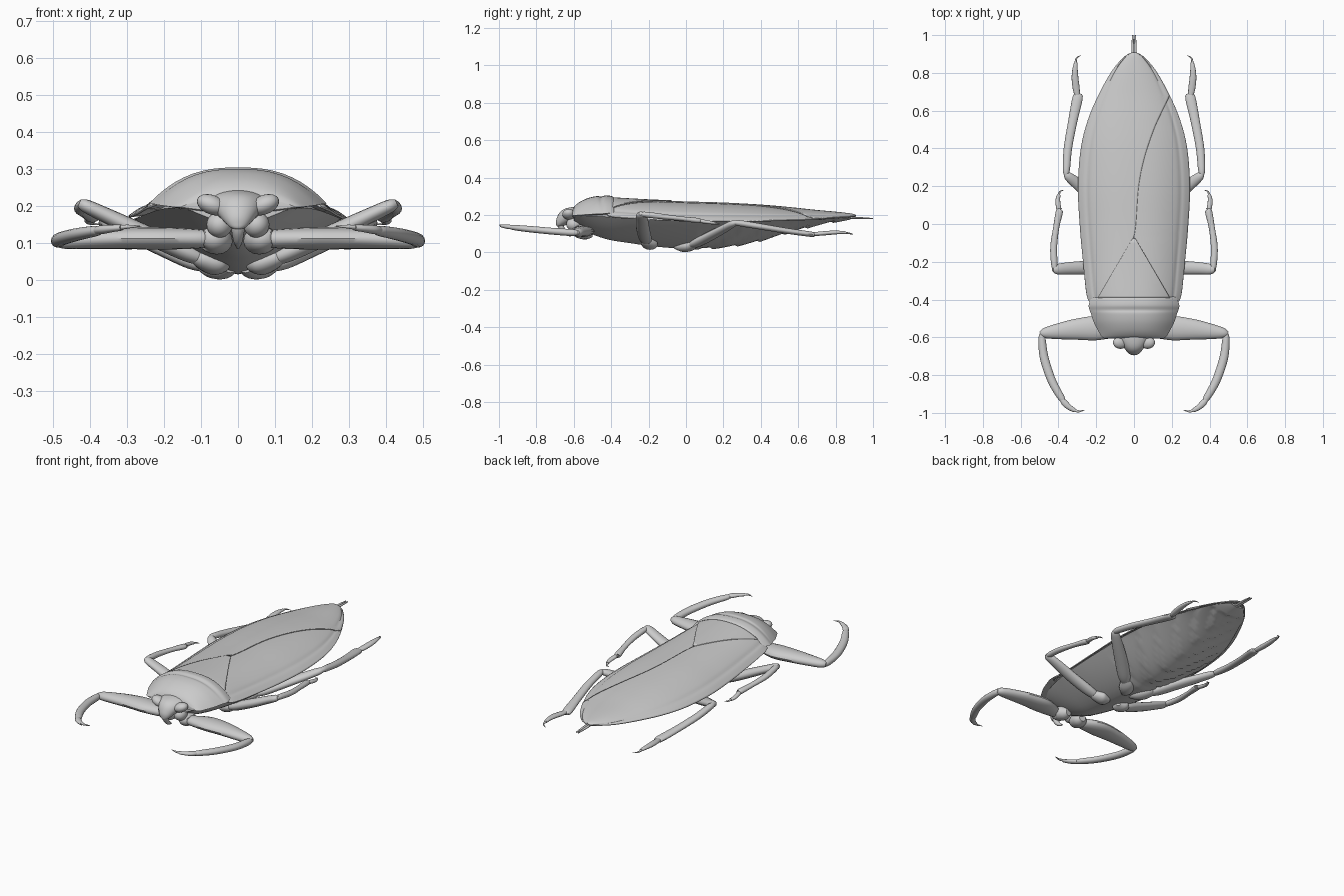
import bpy, bmesh, math
from mathutils import Vector


def smooth(rows, n):
    """Catmull-Rom through rows of any dimension."""
    out = []
    for i in range(len(rows) - 1):
        p = [rows[max(0, min(len(rows) - 1, i + k))] for k in (-1, 0, 1, 2)]
        for j in range(n):
            t = j / n
            out.append([0.5 * (2 * b + (c - a) * t + (2 * a - 5 * b + 4 * c - d) * t * t
                               + (3 * b - a - 3 * c + d) * t ** 3) for a, b, c, d in zip(*p)])
    return out + [list(rows[-1])]


def finish(name, bm, mirror=False, solid=0):
    bmesh.ops.recalc_face_normals(bm, faces=bm.faces)
    me = bpy.data.meshes.new(name)
    bm.to_mesh(me)
    bm.free()
    ob = bpy.data.objects.new(name, me)
    bpy.context.collection.objects.link(ob)
    if solid:
        m = ob.modifiers.new("thickness", 'SOLIDIFY')
        m.thickness, m.offset = solid, 0
    if mirror:
        m = ob.modifiers.new("mirror", 'MIRROR')
        m.use_mirror_merge = m.use_clip = False
    bpy.context.view_layer.objects.active = ob
    bpy.ops.object.select_all(action='DESELECT')
    ob.select_set(True)
    bpy.ops.object.shade_smooth_by_angle(angle=math.radians(40))
    return ob


def skin(name, rings, closed=True, **kw):
    bm = bmesh.new()
    vs = [[bm.verts.new(p) for p in r] for r in rings]
    n = len(vs[0])
    for a, b in zip(vs, vs[1:]):
        for i in range(n if closed else n - 1):
            j = (i + 1) % n
            bm.faces.new((a[i], a[j], b[j], b[i]))
    if closed:
        bm.faces.new(vs[0])
        bm.faces.new(vs[-1])
    return finish(name, bm, **kw)


def tube(name, pts, mirror=True, n=6, sides=16):
    """Points are x, y, z, horizontal radius, vertical radius."""
    rows = smooth(pts, n)
    pos = [Vector(r[:3]) for r in rows]
    rings = []
    for i, r in enumerate(rows):
        t = (pos[min(i + 1, len(pos) - 1)] - pos[max(i - 1, 0)]).normalized()
        s = t.cross(Vector((0, 0, 1))).normalized()
        u = s.cross(t)
        rings.append([pos[i] + s * max(r[3], .001) * math.cos(a) + u * max(r[4], .001) * math.sin(a)
                      for a in (2 * math.pi * k / sides for k in range(sides))])
    return skin(name, rings, mirror=mirror)


def hull(name, rows, p, q, ripple=None):
    """Rows are y, half width, edge z, top z, bottom z."""
    rings = []
    for y, w, ze, zt, zb in rows:
        ring = []
        for k in range(48):
            a = 2 * math.pi * k / 48
            c, s = math.cos(a), math.sin(a)
            z = ze + (zt - ze) * (1 - abs(c) ** p) if s >= 0 else ze - (ze - zb) * (1 - abs(c) ** q)
            if ripple and s < 0:
                z += ripple(y, c) * -s
            ring.append((w * c, y, z))
        rings.append(ring)
    return skin(name, rings)


def blob(name, loc, rad, rot_y=0, mirror=True):
    from mathutils import Matrix
    bm = bmesh.new()
    m = Matrix.Translation(loc) @ Matrix.Rotation(rot_y, 4, 'Y') @ Matrix.Diagonal((*rad, 1))
    bmesh.ops.create_uvsphere(bm, u_segments=24, v_segments=14, radius=1, matrix=m)
    return finish(name, bm, mirror=mirror)


# Body with overlapping chevron belly segments
def belly(y, c):
    v = y - 0.22 * abs(c)
    return 0.011 * ((v / 0.13) % 1) if 0.08 < y < 0.8 else 0


hull("body", smooth([
    (-.60, .13, .19, .22, .15), (-.52, .18, .195, .23, .105), (-.42, .215, .19, .24, .07),
    (-.30, .245, .18, .22, .05), (-.15, .265, .172, .215, .03), (.05, .277, .167, .21, .016),
    (.20, .282, .166, .21, .02), (.35, .272, .168, .21, .045), (.50, .243, .172, .205, .085),
    (.65, .185, .177, .2, .128), (.80, .115, .182, .195, .16), (.88, .045, .186, .192, .176)], 10),
    2.4, 1.5, belly)

# Pronotum shield
hull("pronotum", smooth([
    (-.385, .215, .215, .288, .205), (-.395, .228, .212, .300, .2), (-.43, .24, .208, .305, .195),
    (-.455, .235, .206, .298, .19), (-.475, .228, .206, .301, .19), (-.52, .213, .203, .292, .185),
    (-.565, .19, .20, .272, .18), (-.595, .172, .198, .248, .18), (-.607, .155, .198, .225, .185)], 5),
    2.6, 2)

# Folded wings: a shared curved surface cut along the scutellum and the overlap seam
wing_rows = smooth([
    (-.42, .222, .20, .285), (-.38, .248, .19, .284), (-.2, .268, .178, .274), (0, .286, .17, .266),
    (.2, .295, .168, .26), (.4, .28, .17, .249), (.55, .243, .174, .236), (.68, .188, .178, .222),
    (.80, .122, .182, .211), (.87, .066, .186, .203), (.897, .032, .188, .198), (.906, .006, .19, .194)], 8)
seam_pts = smooth([(-.07, 0), (0, .01), (.2, .025), (.35, .055), (.5, .105), (.6, .15), (.68, .188), (.95, .3)], 8)


def seam(y):
    for (a, b), (c, d) in zip(seam_pts, seam_pts[1:]):
        if a <= y <= c:
            return b + (d - b) * (y - a) / (c - a)
    return 0


def scut(y):
    return max(0, .185 * (-.07 - y) / .32)


def sheet(name, lo, hi, lift, rows):
    rings = []
    for y, w, ze, zt in rows:
        a, b = max(-w, min(w, lo(y))), max(-w, min(w, hi(y)))
        ring = []
        for k in range(41):
            x = a + (b - a) * k / 40
            u = min(1, abs(x) / w)
            vein = .004 * math.exp(-((u - .84) / .035) ** 2)
            ring.append((x, y, ze + (zt - ze) * (1 - u ** 2.4) - vein + lift))
        rings.append(ring)
    return skin(name, rings, closed=False, solid=.006)


sheet("left_wing", lambda y: -9, lambda y: -scut(y) if y < -.07 else seam(y), .004, wing_rows)
sheet("right_wing", lambda y: scut(y) if y < -.07 else seam(y) - .03, lambda y: 9, -.002,
      [r for r in wing_rows if r[0] < .75])
sheet("scutellum", lambda y: -scut(y) - .004, lambda y: scut(y) + .004, .007,
      [r for r in wing_rows if -.4 < r[0] < -.06])

# Breathing siphon
tube("siphon", [(.006, .84, .186, .007, .006), (.007, .93, .184, .007, .005), (.006, 1.0, .181, .004, .003)])

# Head, eyes and beak
tube("head", [(0, -.56, .205, .085, .035), (0, -.60, .205, .08, .038), (0, -.64, .19, .06, .042),
              (0, -.668, .165, .04, .03), (0, -.682, .145, .022, .014), (0, -.684, .138, .006, .004)],
     mirror=False, sides=24)
blob("eyes", (.071, -.627, .204), (.042, .034, .026), math.radians(-22))
tube("beak", [(0, -.672, .155, .022, .018), (0, -.665, .13, .017, .015), (0, -.645, .105, .012, .011),
              (0, -.615, .088, .004, .004)], mirror=False)
blob("cheeks", (.05, -.60, .15), (.035, .04, .035), math.radians(40))

# Front grasping legs
tube("front_coxa", [(.05, -.50, .10, .02, .02), (.055, -.53, .105, .042, .036), (.07, -.57, .112, .045, .036),
                    (.095, -.585, .115, .02, .02)])
tube("front_femur", [(.07, -.575, .112, .02, .02), (.11, -.565, .112, .04, .026), (.2, -.553, .113, .063, .03),
                     (.3, -.557, .113, .056, .029), (.4, -.568, .11, .042, .026), (.47, -.577, .107, .028, .022),
                     (.497, -.582, .106, .012, .012)])
tube("front_tibia", [(.487, -.575, .106, .01, .012), (.487, -.61, .106, .019, .018), (.475, -.71, .113, .023, .018),
                     (.435, -.83, .124, .022, .017), (.385, -.92, .133, .018, .014), (.37, -.94, .135, .008, .008)])
tube("front_tarsus", [(.385, -.925, .134, .012, .011), (.365, -.95, .137, .017, .012), (.34, -.972, .14, .014, .01),
                      (.315, -.986, .142, .011, .008)])
tube("front_claw", [(.325, -.98, .142, .009, .007), (.295, -.992, .145, .006, .005), (.262, -.985, .146, .001, .001)])

# Middle legs
tube("middle_coxa", [(.03, -.17, .035, .012, .01), (.06, -.19, .043, .045, .03), (.1, -.21, .058, .035, .026),
                     (.13, -.22, .07, .012, .012)])
tube("middle_femur", [(.08, -.205, .052, .018, .016), (.14, -.217, .075, .034, .024), (.25, -.23, .125, .036, .024),
                      (.35, -.235, .172, .032, .021), (.41, -.24, .2, .026, .018), (.43, -.242, .209, .01, .01)])
tube("middle_tibia", [(.418, -.25, .206, .01, .01), (.422, -.21, .202, .017, .015), (.425, -.12, .191, .018, .014),
                      (.412, -.02, .18, .016, .012), (.395, .065, .17, .019, .014), (.392, .075, .169, .01, .008)])
tube("middle_tarsus", [(.393, .06, .17, .009, .008), (.40, .09, .166, .013, .01), (.403, .13, .16, .012, .009),
                       (.397, .155, .156, .009, .007)])
tube("middle_claw", [(.399, .145, .157, .008, .006), (.392, .172, .153, .004, .004), (.372, .178, .15, .001, .001)])

# Hind legs
tube("hind_coxa", [(.02, -.06, .03, .015, .01), (.04, -.02, .03, .036, .027), (.07, .02, .035, .04, .028),
                   (.11, .05, .05, .02, .016)])
tube("hind_femur", [(.075, .02, .038, .018, .016), (.12, .06, .052, .034, .024), (.2, .13, .088, .036, .024),
                    (.29, .205, .128, .031, .021), (.345, .25, .153, .024, .018), (.365, .268, .16, .01, .01)])
tube("hind_tibia", [(.36, .255, .16, .01, .01), (.358, .29, .156, .019, .016), (.35, .4, .138, .022, .016),
                    (.325, .54, .115, .024, .015), (.298, .67, .097, .027, .014), (.296, .685, .095, .012, .008)])
tube("hind_tarsus", [(.297, .665, .098, .01, .008), (.305, .71, .1, .018, .011), (.312, .77, .105, .018, .011),
                     (.312, .82, .107, .014, .009), (.308, .855, .105, .009, .007)])
tube("hind_claw", [(.31, .84, .106, .008, .006), (.304, .878, .101, .004, .004), (.28, .892, .096, .001, .001)])
